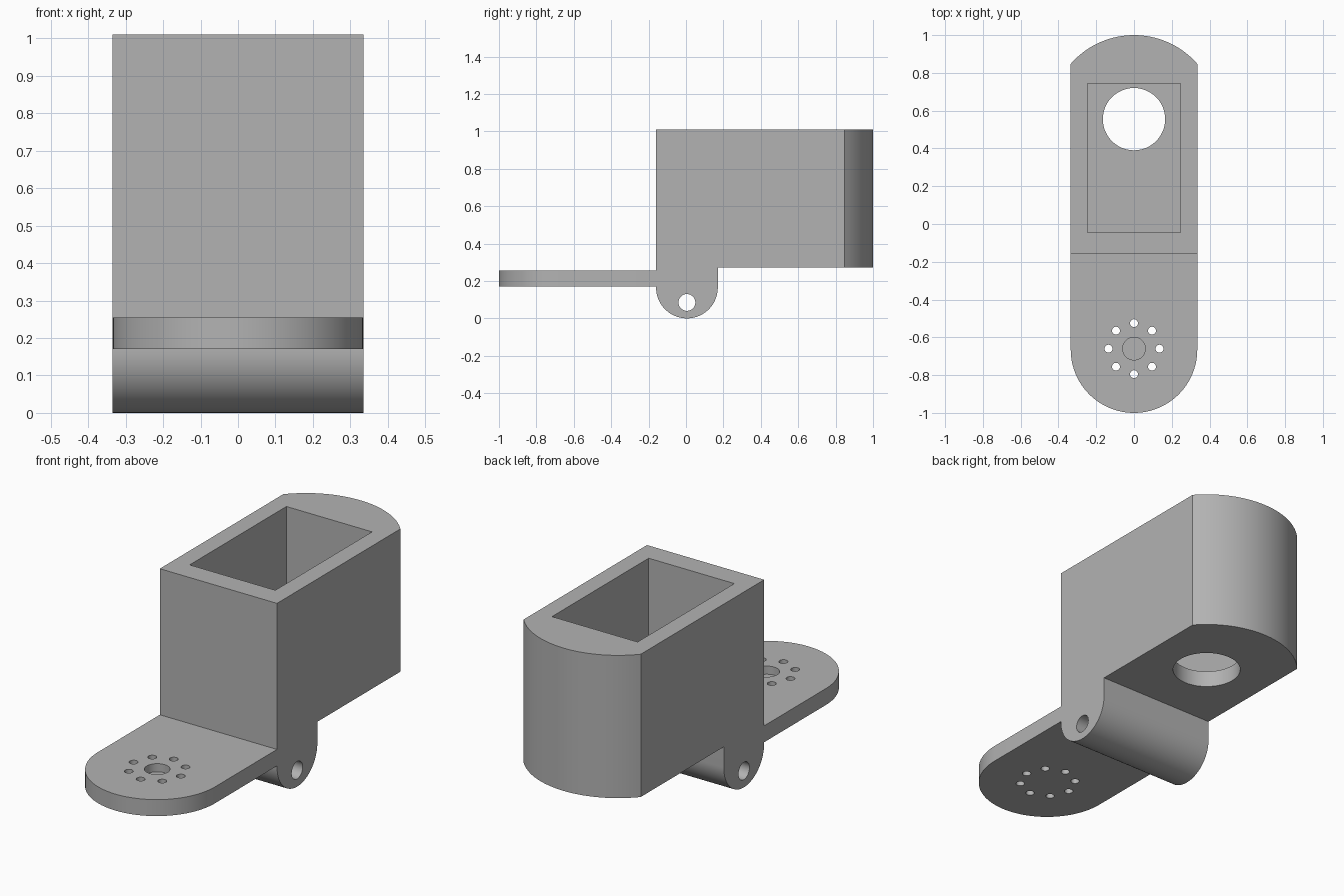
import bpy, bmesh, math
from mathutils import Vector

cube = bpy.data.objects.get("Cube")
if cube:
    bpy.data.objects.remove(cube, do_unlink=True)

HALF = 0.335                      # half width of the bracket
FRONT, REAR = -0.16, 0.17         # hinge barrel extent along y
HINGE_Y, HINGE_R = 0.005, 0.165
HORN_Y, HOLE_Y, BACK_R = -0.665, 0.555, 0.445

grey = bpy.data.materials.new("plain_grey")
grey.use_nodes = True
colour = (0.45, 0.45, 0.45, 1)
grey.diffuse_color = colour
grey.node_tree.nodes["Principled BSDF"].inputs["Base Color"].default_value = colour


def arc(cx, cy, r, start, end, steps):
    """Points along a circular arc, angles in degrees."""
    angles = [math.radians(start + (end - start) * i / steps) for i in range(steps + 1)]
    return [(cx + r * math.cos(a), cy + r * math.sin(a)) for a in angles]


def prism(name, outline, low, high, along="z"):
    """Extrude a 2D outline along z (outline in xy) or along x (outline in yz)."""
    place = (lambda u, v: (u, v, low)) if along == "z" else (lambda u, v: (low, u, v))
    step = Vector((0, 0, high - low)) if along == "z" else Vector((high - low, 0, 0))
    bm = bmesh.new()
    face = bm.faces.new([bm.verts.new(place(u, v)) for u, v in outline])
    top = bmesh.ops.extrude_face_region(bm, geom=[face])["geom"]
    bmesh.ops.translate(bm, vec=step, verts=[g for g in top if isinstance(g, bmesh.types.BMVert)])
    bmesh.ops.recalc_face_normals(bm, faces=bm.faces)
    mesh = bpy.data.meshes.new(name)
    bm.to_mesh(mesh)
    bm.free()
    mesh.materials.append(grey)
    obj = bpy.data.objects.new(name, mesh)
    bpy.context.collection.objects.link(obj)
    return obj


def disc(x, y, r, steps=48):
    return arc(x, y, r, 0, 360, steps)[:-1]


def carve(target, tool, operation="DIFFERENCE"):
    """Apply a boolean and throw the tool away."""
    tool.hide_render = True
    mod = target.modifiers.new("carve", "BOOLEAN")
    mod.operation, mod.solver, mod.object = operation, "EXACT", tool
    bpy.context.view_layer.objects.active = target
    bpy.ops.object.modifier_apply(modifier=mod.name)
    bpy.data.objects.remove(tool, do_unlink=True)


# Side silhouette: horn plate, hinge barrel and tall housing in one profile
side = [(-1.1, 0.255), (-1.1, 0.17), (FRONT, 0.17)]
side += arc(HINGE_Y, HINGE_R, HINGE_R, 180, 360, 48)
side += [(REAR, 0.272), (1.1, 0.272), (1.1, 1.01), (FRONT, 1.01), (FRONT, 0.255)]
bracket = prism("servo_bracket", side, -0.5, 0.5, along="x")

# Plan outline: half-round front end, shallow curved back
spread = math.degrees(math.acos(HALF / BACK_R))
plan = arc(0, HORN_Y, HALF, 180, 360, 48)
plan += arc(0, HOLE_Y, BACK_R, spread, 180 - spread, 32)
carve(bracket, prism("plan_cutter", plan, -0.5, 1.5), "INTERSECT")

# Rectangular pocket and the round opening in its floor
pocket = [(-0.245, -0.045), (0.245, -0.045), (0.245, 0.745), (-0.245, 0.745)]
carve(bracket, prism("pocket_cutter", pocket, 0.357, 1.2))
carve(bracket, prism("floor_hole_cutter", disc(0, HOLE_Y, 0.165), 0.1, 0.6))

# Hinge pin hole
carve(bracket, prism("pin_cutter", disc(HINGE_Y, 0.085, 0.045, 32), -0.6, 0.6, along="x"))

# Blind centre recess and ring of screw holes in the plate
carve(bracket, prism("recess_cutter", disc(0, -0.66, 0.06), 0.213, 0.3))
for x, y in disc(0, -0.66, 0.135, 8):
    carve(bracket, prism("screw_cutter", disc(x, y, 0.021, 24), 0.1, 0.3))

bpy.ops.object.select_all(action="DESELECT")
bracket.select_set(True)
bpy.context.view_layer.objects.active = bracket
bpy.ops.object.shade_smooth_by_angle(angle=math.radians(30))
